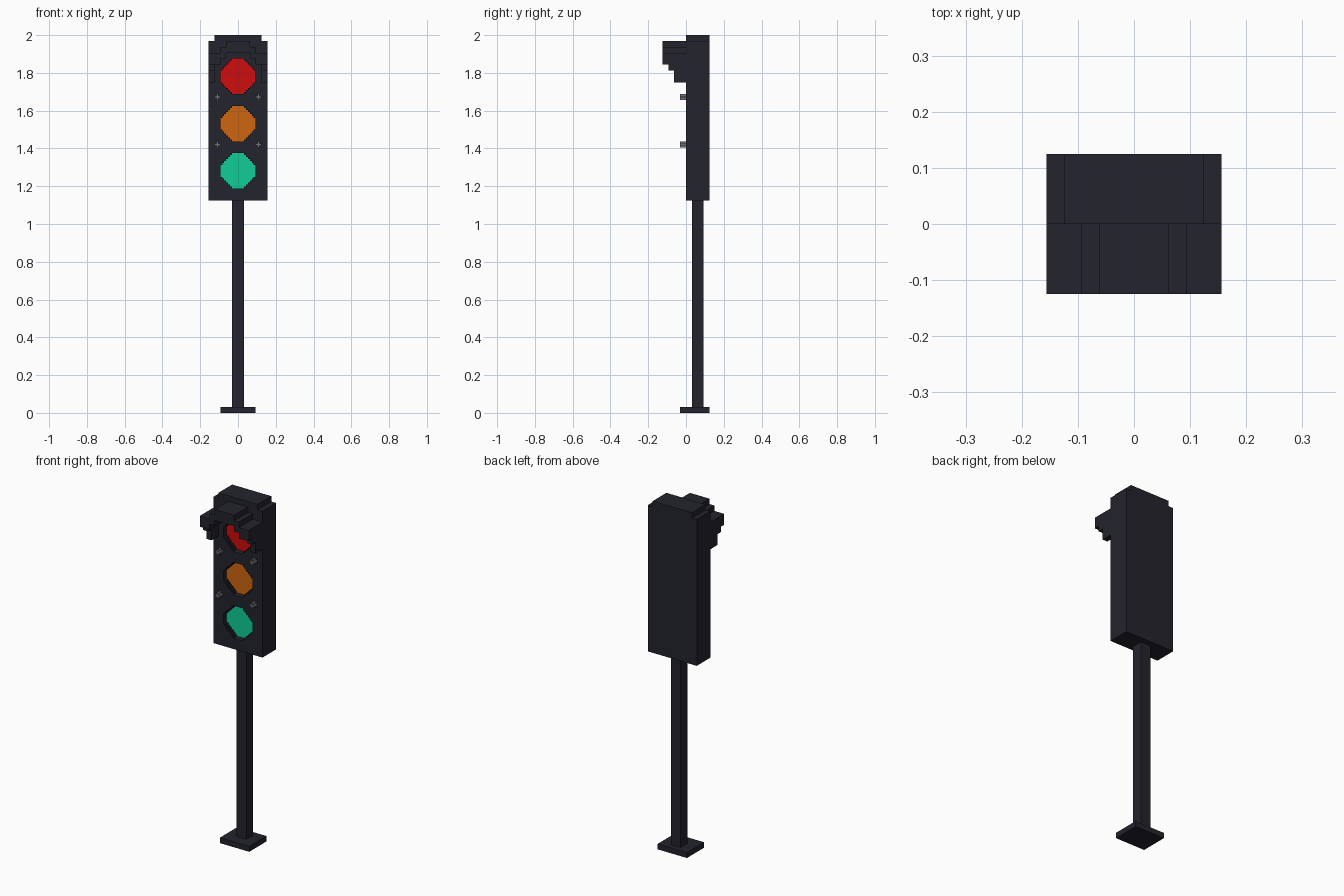
import bpy, bmesh
from mathutils import Vector

if "Cube" in bpy.data.objects:
    bpy.data.objects.remove(bpy.data.objects["Cube"])

U = 1 / 32      # block unit
P = U / 3       # fine step used by lenses and screws


def material(name, rgb):
    m = bpy.data.materials.new(name)
    m.diffuse_color = (*rgb, 1)
    m.use_nodes = True
    m.node_tree.nodes["Principled BSDF"].inputs["Base Color"].default_value = m.diffuse_color
    return m


DARK = material("dark_metal", (0.0168, 0.0168, 0.026))
RED = material("red_lens", (0.61, 0.004, 0.004))
AMBER = material("amber_lens", (0.61, 0.13, 0.005))
GREEN = material("green_lens", (0.005, 0.61, 0.31))
GREY = material("screw_grey", (0.17, 0.17, 0.17))


def prism(name, outline, to_3d, direction, mat):
    """Extrude a closed 2D outline; to_3d places each point in space."""
    bm = bmesh.new()
    face = bm.faces.new([bm.verts.new(to_3d(a, b)) for a, b in outline])
    ext = bmesh.ops.extrude_face_region(bm, geom=[face], use_keep_orig=True)
    moved = [g for g in ext["geom"] if isinstance(g, bmesh.types.BMVert)]
    bmesh.ops.translate(bm, verts=moved, vec=Vector(direction))
    bmesh.ops.recalc_face_normals(bm, faces=bm.faces)
    mesh = bpy.data.meshes.new(name)
    bm.to_mesh(mesh)
    bm.free()
    mesh.materials.append(mat)
    obj = bpy.data.objects.new(name, mesh)
    bpy.context.collection.objects.link(obj)
    return obj


def box(name, x0, x1, y0, y1, z0, z1, mat=DARK):
    """Box with bounds given in block units."""
    rect = [(x0, y0), (x1, y0), (x1, y1), (x0, y1)]
    return prism(name, rect, lambda x, y: (x * U, y * U, z0 * U),
                 (0, 0, (z1 - z0) * U), mat)


def stepped_disc(radius, flat):
    """Stair-stepped round outline, sizes in fine steps."""
    quad, x, z = [(radius, flat)], radius, flat
    while x > flat:
        x -= 1
        quad.append((x, z))
        z += 1
        quad.append((x, z))
    pts = []
    for _ in range(4):
        pts += quad
        quad = [(-b, a) for a, b in quad]
    return [(a * P, b * P) for a, b in pts]


def disc(name, outline, cx, cz, y0, y1, mat):
    return prism(name, outline, lambda a, b: (cx + a, y0, cz + b),
                 (0, y1 - y0, 0), mat)


# Base, pole, housing and cap
box("base", -3, 3, -1, 4, 0, 1)
box("pole", -1, 1, 1, 3, 1, 36)
housing = box("housing", -5, 5, 0, 4, 36, 63)
box("housing_cap", -4, 4, 0, 4, 63, 64)

# Recessed lenses
lens = stepped_disc(9, 3)
for name, row, mat in (("red", 57, RED), ("amber", 49, AMBER), ("green", 41, GREEN)):
    z = row * U
    cutter = disc(name + "_cutter", lens, 0, z, -U, U + 0.004, DARK)
    cutter.hide_render = True
    mod = housing.modifiers.new(name + "_recess", "BOOLEAN")
    mod.operation, mod.solver, mod.object = "DIFFERENCE", "EXACT", cutter
    bpy.context.view_layer.objects.active = housing
    bpy.ops.object.modifier_apply(modifier=mod.name)
    bpy.data.objects.remove(cutter)
    disc(name + "_lens", lens, 0, z, U, U + 0.004, mat)

# Screws between the lenses
screw = stepped_disc(1.5, 0.5)
for side, s in (("left", -1), ("right", 1)):
    for level, row in (("upper", 53.5), ("lower", 45.5)):
        disc(f"{level}_{side}_screw", screw, s * 3.5 * U, row * U, -U, 0, GREY)

# Visor: stepped arch over the red lens
half = [(2, 63), (2, 62), (3, 62), (3, 61), (4, 61), (4, 59), (3, 59),
        (3, 60), (2, 60), (2, 61)]
arch = half + [(-x, z) for x, z in reversed(half)]
prism("visor_arch", arch, lambda x, z: (x * U, -4 * U, z * U), (0, 4 * U, 0), DARK)

# Visor side arms, stepping down towards the housing
arm = [(0, 61), (-4, 61), (-4, 59), (-3, 59), (-3, 58), (-2, 58), (-2, 56), (0, 56)]
for side, x0 in (("left", -5), ("right", 4)):
    prism(f"visor_{side}_arm", arm,
          lambda y, z, x0=x0: (x0 * U, y * U, z * U), (U, 0, 0), DARK)
